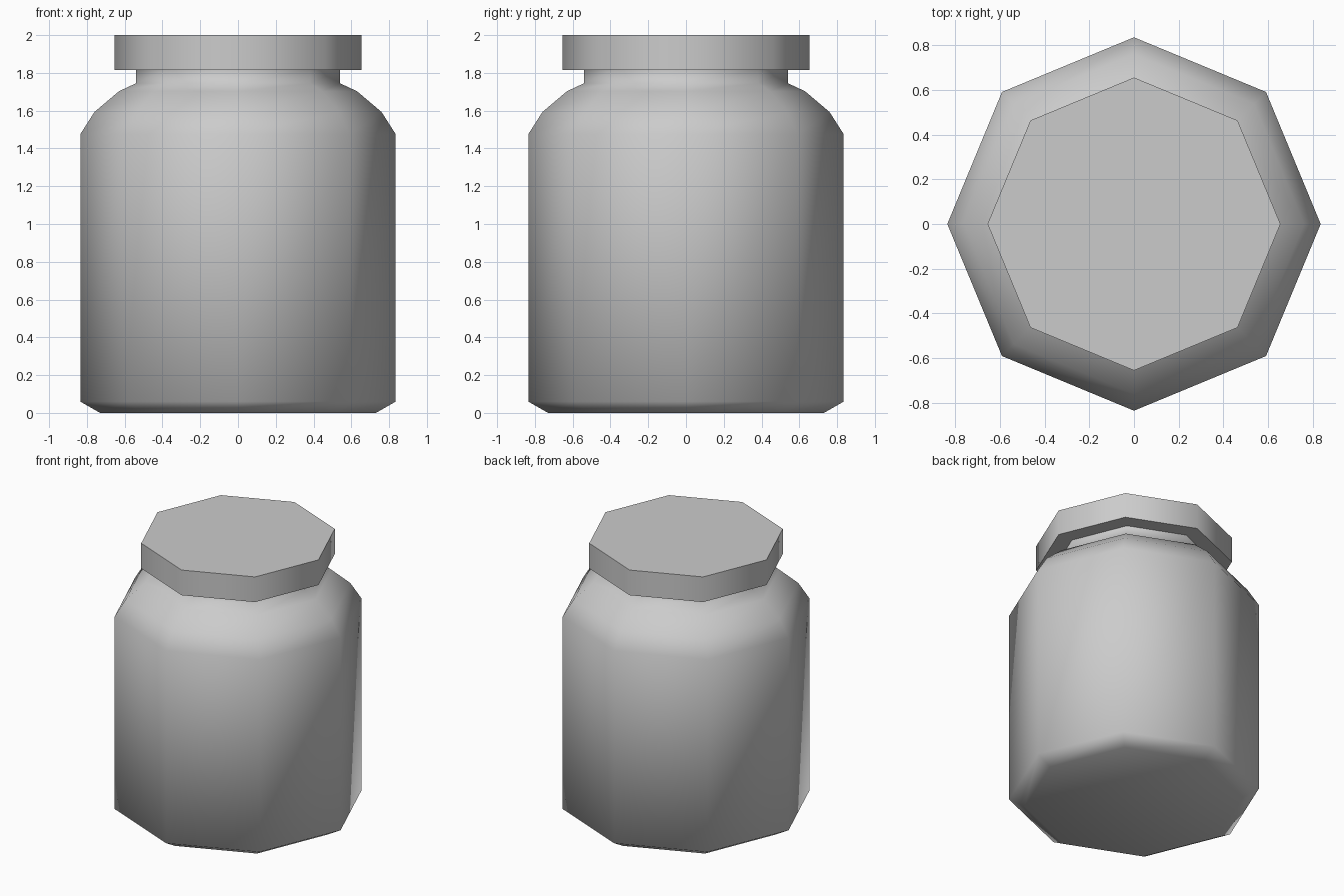
import bpy, bmesh
from math import cos, sin, pi, radians

if "Cube" in bpy.data.objects:
    bpy.data.objects.remove(bpy.data.objects["Cube"])

SIDES = 8


def lathe(name, profile, angle, cap_top=True):
    """Revolve (radius, z) points into an eight-sided solid."""
    bm = bmesh.new()
    rings = [[bm.verts.new((r * cos(2 * pi * i / SIDES), r * sin(2 * pi * i / SIDES), z))
              for i in range(SIDES)] for r, z in profile]
    for low, high in zip(rings, rings[1:]):
        for i in range(SIDES):
            j = (i + 1) % SIDES
            bm.faces.new((low[i], low[j], high[j], high[i]))
    bm.faces.new(rings[0][::-1])
    if cap_top:
        bm.faces.new(rings[-1])
    mesh = bpy.data.meshes.new(name)
    bm.to_mesh(mesh)
    bm.free()
    obj = bpy.data.objects.new(name, mesh)
    bpy.context.collection.objects.link(obj)
    bpy.ops.object.select_all(action='DESELECT')
    obj.select_set(True)
    bpy.context.view_layer.objects.active = obj
    bpy.ops.object.shade_smooth_by_angle(angle=radians(angle))
    return obj


# Jar body: chamfered base, straight wall, rounded shoulder, neck running up to the lid
lathe("jar_body", [(0.73, 0), (0.835, 0.06), (0.835, 1.475), (0.76, 1.593),
                   (0.63, 1.703), (0.54, 1.745), (0.54, 1.815)], 70, cap_top=False)

# Overhanging flat lid
lathe("lid", [(0.655, 1.815), (0.655, 2.0)], 60)
